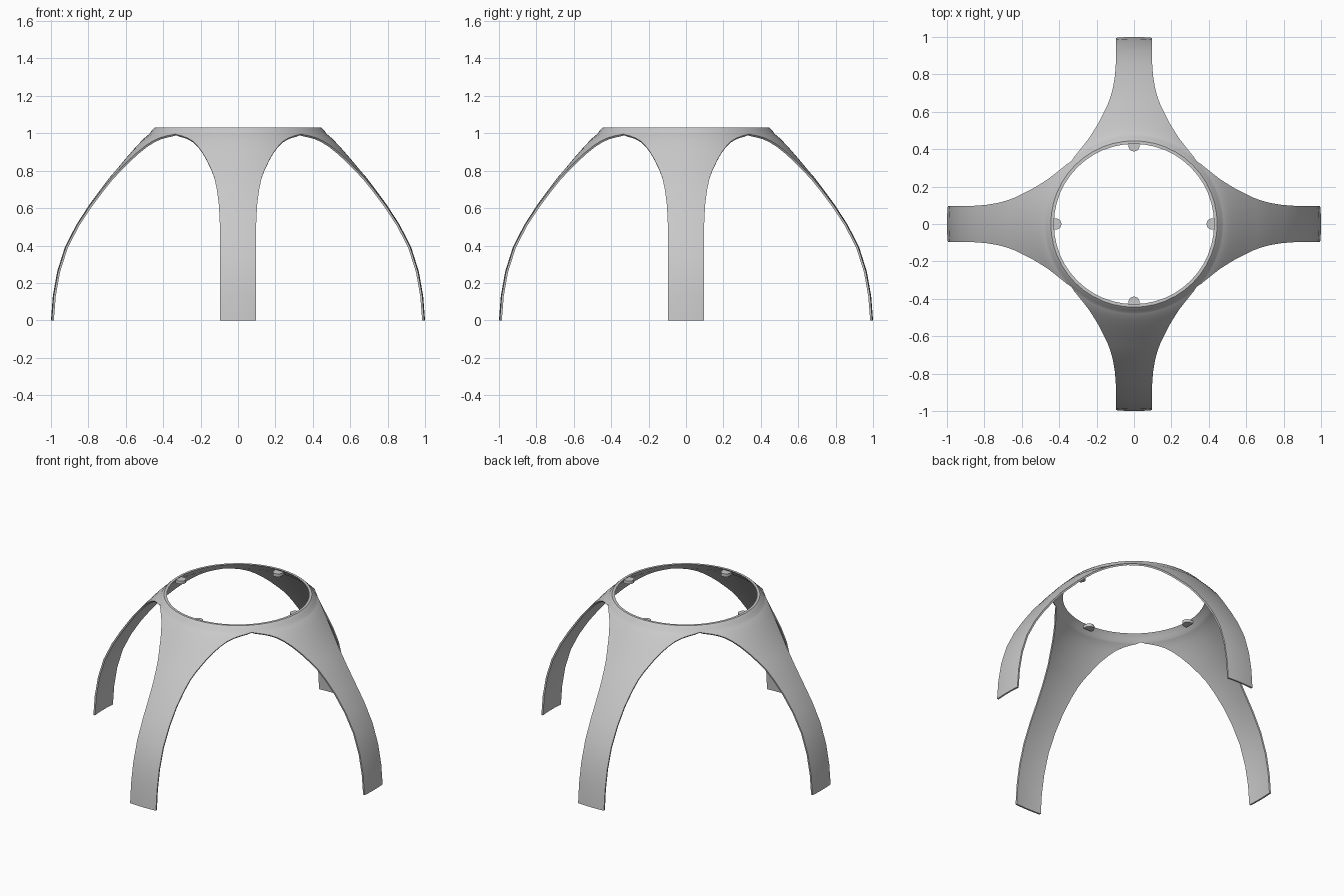
import bpy, bmesh
from math import sin, cos, asin, pi, hypot
from mathutils import Vector

if "Cube" in bpy.data.objects:
    bpy.data.objects.remove(bpy.data.objects["Cube"])

grey = bpy.data.materials.new("light grey")
grey.use_nodes = True
colour = (0.58, 0.58, 0.58, 1)
grey.diffuse_color = colour
grey.node_tree.nodes["Principled BSDF"].inputs["Base Color"].default_value = colour

THICK = 0.011
COLS = 12
TOP = 1.03

# Leg stations from foot to rim: radius, height, half width (None = full ring)
stations = [
    (1.0, 0, .095), (.99, .13, .095), (.967, .26, .095), (.926, .39, .095),
    (.865, .51, .097), (.797, .615, .102), (.735, .70, .113), (.69, .76, .126),
    (.655, .80, .14), (.605, .86, .169), (.57, .90, .192), (.54, .934, .218),
    (.517, .958, .242), (.50, .975, .27), (.487, .986, .3), (.481, .991, .32),
    (.474, .996, None), (.462, 1.014, None), (.445, TOP, None)]


def polar(r, a, z):
    return Vector((r * cos(a), r * sin(a), z))


def inner_point(i):
    """Offset a station inwards along the profile normal."""
    r, z, _ = stations[i]
    if i == 0:
        return r - THICK, z
    if i == len(stations) - 1:
        return r - THICK * 1.5, z
    a, b = stations[i - 1], stations[i + 1]
    dr, dz = b[0] - a[0], b[1] - a[1]
    n = hypot(dr, dz)
    return r - THICK * dz / n, z + THICK * dr / n


def finish(bm, name):
    bmesh.ops.recalc_face_normals(bm, faces=bm.faces)
    mesh = bpy.data.meshes.new(name)
    bm.to_mesh(mesh)
    bm.free()
    obj = bpy.data.objects.new(name, mesh)
    bpy.context.collection.objects.link(obj)
    mesh.materials.append(grey)
    bpy.ops.object.select_all(action='DESELECT')
    obj.select_set(True)
    bpy.context.view_layer.objects.active = obj
    bpy.ops.object.shade_smooth_by_angle(angle=pi / 6)
    return obj


# Four-legged shell: outer skin, inner skin, then walls along every open edge
bm = bmesh.new()
inner_of = {}
for leg in range(4):
    grid = []
    for i, (r, z, half) in enumerate(stations):
        spread = asin(half / r) if half else pi / 4
        row = []
        for j in range(COLS + 1):
            a = leg * pi / 2 + spread * (2 * j / COLS - 1)
            ri, zi = inner_point(i)
            v = bm.verts.new(polar(r, a, z))
            inner_of[v] = bm.verts.new(polar(ri, a, zi))
            row.append(v)
        grid.append(row)
    for low, high in zip(grid, grid[1:]):
        for j in range(COLS):
            quad = [low[j], low[j + 1], high[j + 1], high[j]]
            bm.faces.new(quad)
            bm.faces.new([inner_of[v] for v in reversed(quad)])
    # Walls: foot, rim and both leg sides
    sides = [(grid[0][j], grid[0][j + 1]) for j in range(COLS)]
    sides += [(grid[-1][j + 1], grid[-1][j]) for j in range(COLS)]
    for i in range(len(stations) - 1):
        if stations[i][2]:
            sides.append((grid[i + 1][0], grid[i][0]))
            sides.append((grid[i][-1], grid[i + 1][-1]))
    for a, b in sides:
        bm.faces.new([b, a, inner_of[a], inner_of[b]])
bmesh.ops.remove_doubles(bm, verts=bm.verts, dist=0.0005)
finish(bm, "four_legged_shell")

# Small round-ended tabs inside the rim
for k, side in enumerate(("left", "back", "right", "front")):
    bm = bmesh.new()
    w, tip, root = 0.03, 0.418, 0.437
    outline = [(root, -w), (root, w)]
    outline += [(tip - w * sin(t * pi / 10), w * cos(t * pi / 10)) for t in range(11)]
    base = bm.faces.new([bm.verts.new((x, y, 1.0)) for x, y in outline])
    top = bmesh.ops.extrude_face_region(bm, geom=[base])["geom"]
    bmesh.ops.translate(bm, vec=(0, 0, 0.02),
                        verts=[g for g in top if isinstance(g, bmesh.types.BMVert)])
    tab = finish(bm, side + "_rim_tab")
    tab.rotation_euler.z = k * pi / 2
